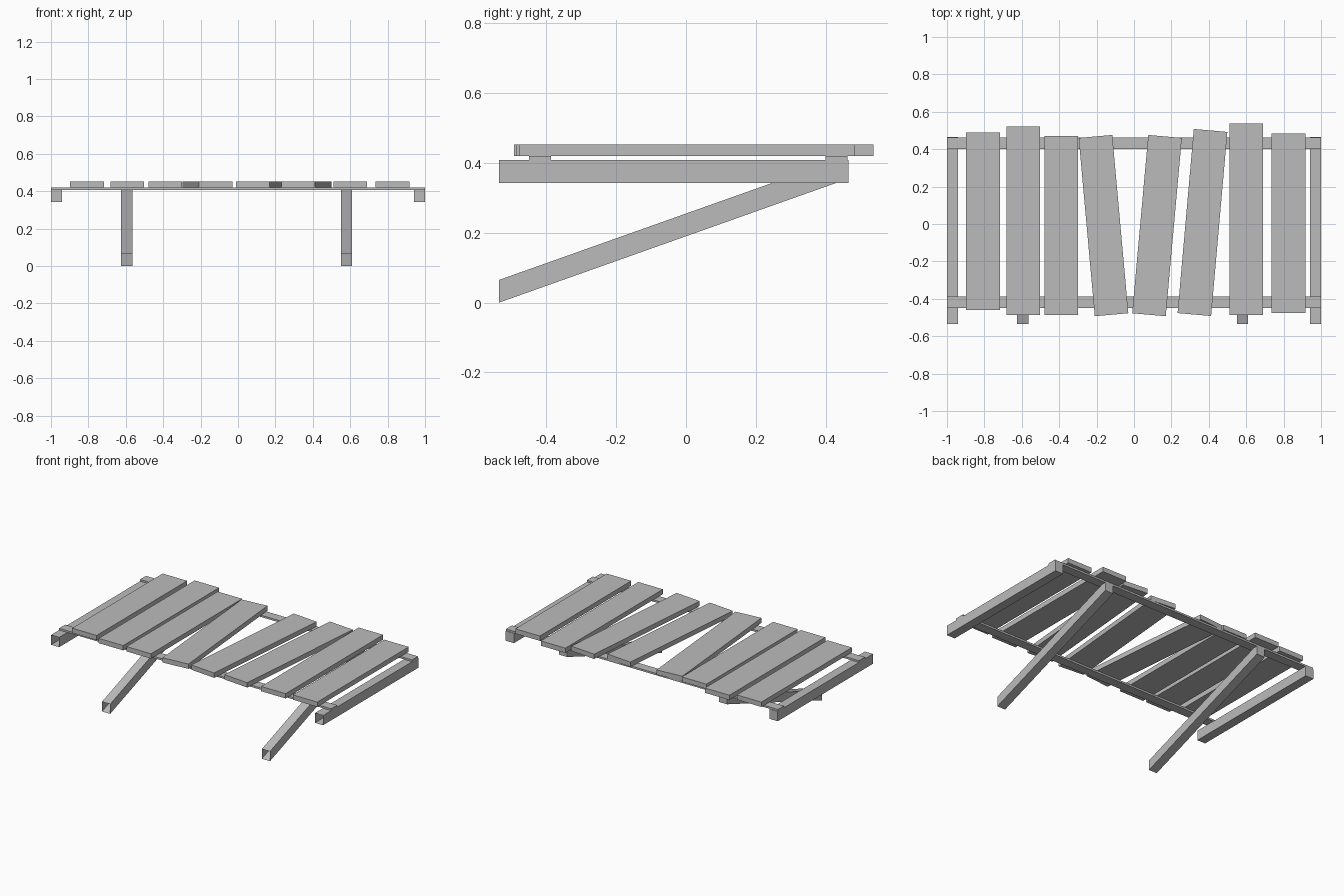
import bpy
import bmesh
from mathutils import Matrix

default = bpy.data.objects.get("Cube")
if default:
    bpy.data.objects.remove(default, do_unlink=True)

# Single flat grey for all the timber
GREY = (0.5, 0.5, 0.5, 1.0)
grey = bpy.data.materials.new("plain_grey")
grey.use_nodes = True
grey.diffuse_color = GREY
grey.node_tree.nodes["Principled BSDF"].inputs["Base Color"].default_value = GREY


def timber(name, x, y, z, turn=0.0, slope=0.0, open_front=False):
    """Box spanning the x, y, z ranges; slope shears it upward toward the back."""
    size = [r[1] - r[0] for r in (x, y, z)]
    centre = [sum(r) / 2 for r in (x, y, z)]
    bm = bmesh.new()
    bmesh.ops.create_cube(bm, size=1, matrix=Matrix.Diagonal((*size, 1)))
    for v in bm.verts:
        v.co.z += slope * (v.co.y + size[1] / 2)
    if open_front:
        ends = [f for f in bm.faces if f.normal.y < -0.9 and f.calc_center_median().y < -size[1] * 0.4]
        bmesh.ops.delete(bm, geom=ends, context='FACES_ONLY')
    mesh = bpy.data.meshes.new(name)
    bm.to_mesh(mesh)
    bm.free()
    mesh.materials.append(grey)
    obj = bpy.data.objects.new(name, mesh)
    obj.location = centre
    obj.rotation_euler.z = turn
    bpy.context.collection.objects.link(obj)
    return obj


# Top planks: centre x, front y, back y, turn about the vertical
PLANK_HALF = 0.09
planks = [
    (-0.807, -0.46, 0.49, 0), (-0.593, -0.487, 0.52, 0), (-0.389, -0.487, 0.47, 0),
    (-0.163, -0.487, 0.47, 0.09), (0.123, -0.487, 0.47, -0.09), (0.366, -0.486, 0.502, -0.088),
    (0.601, -0.487, 0.537, 0), (0.826, -0.476, 0.484, 0),
]
for i, (cx, front, back, turn) in enumerate(planks, 1):
    timber(f"plank_{i}", (cx - PLANK_HALF, cx + PLANK_HALF), (front, back), (0.42, 0.452), turn)

# Thin cross rails under the planks
timber("front_rail", (-1, 1), (-0.45, -0.387), (0.408, 0.42))
timber("back_rail", (-1, 1), (0.4, 0.462), (0.408, 0.42))

# End beams and slanted braces, open at their front ends
for side, beam_x, brace_x in (("right", -0.97, -0.595), ("left", 0.97, 0.58)):
    timber(f"{side}_beam", (beam_x - 0.03, beam_x + 0.03), (-0.535, 0.465), (0.343, 0.408),
           open_front=True)
    timber(f"{side}_brace", (brace_x - 0.03, brace_x + 0.03), (-0.535, 0.462), (0.0, 0.065),
           slope=0.355, open_front=True)
